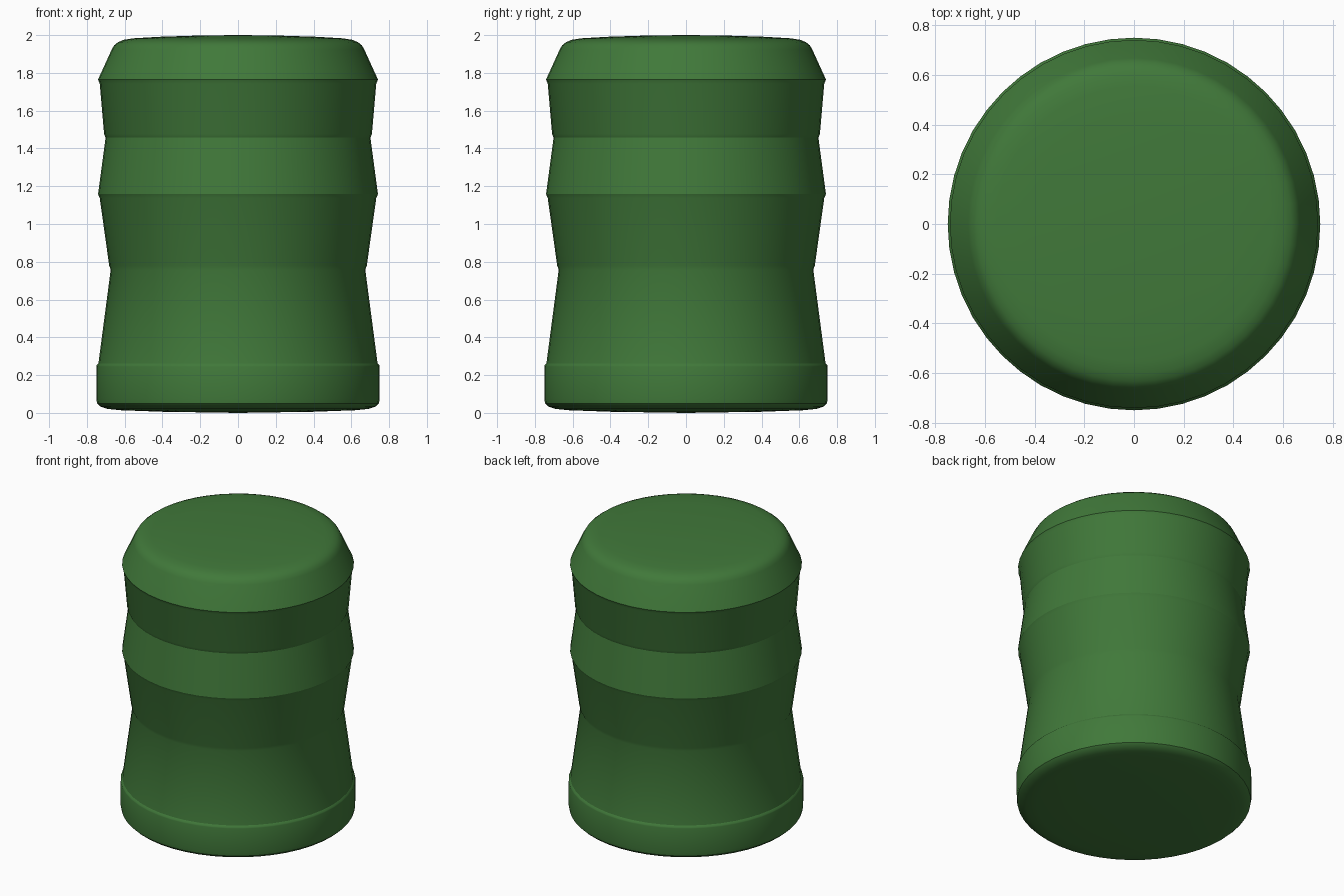
import bpy, bmesh, math

if "Cube" in bpy.data.objects:
    bpy.data.objects.remove(bpy.data.objects["Cube"])

SEGMENTS = 48

# One flat green for the whole turned body
green = bpy.data.materials.new("leaf_green")
green.diffuse_color = (0.052, 0.19, 0.042, 1.0)
green.use_nodes = True
green.node_tree.nodes["Principled BSDF"].inputs["Base Color"].default_value = green.diffuse_color

# Half profile (radius, height) from the bottom centre to the top centre
base = [(0.0, 0.0), (0.40, 0.006), (0.62, 0.014), (0.69, 0.021),
        (0.73, 0.034), (0.746, 0.05), (0.75, 0.075), (0.75, 0.245)]
base_shoulder = [(0.748, 0.252), (0.739, 0.262)]
# Each ring: upper edge of the lower band, then the overhanging lip above it
rings = [((0.674, 0.757), (0.682, 0.780)),
         ((0.732, 1.137), (0.741, 1.158)),
         ((0.701, 1.457), (0.709, 1.477)),
         ((0.732, 1.743), (0.741, 1.765))]
cap = [(0.668, 1.925), (0.655, 1.947), (0.634, 1.963), (0.605, 1.975),
       (0.555, 1.983), (0.42, 1.991), (0.20, 1.998), (0.0, 2.0)]
profile = base + base_shoulder + [p for ring in rings for p in ring] + cap


def lathe(name, points, material):
    """Spin a half profile around z into a closed smooth solid."""
    bm = bmesh.new()
    verts = [bm.verts.new((r, 0, z)) for r, z in points]
    edges = [bm.edges.new(pair) for pair in zip(verts, verts[1:])]
    bmesh.ops.spin(bm, geom=verts + edges, cent=(0, 0, 0), axis=(0, 0, 1),
                   angle=2 * math.pi, steps=SEGMENTS, use_merge=True)
    bmesh.ops.remove_doubles(bm, verts=bm.verts, dist=1e-4)
    bmesh.ops.recalc_face_normals(bm, faces=bm.faces)
    mesh = bpy.data.meshes.new(name)
    bm.to_mesh(mesh)
    bm.free()
    mesh.materials.append(material)
    obj = bpy.data.objects.new(name, mesh)
    bpy.context.collection.objects.link(obj)
    bpy.context.view_layer.objects.active = obj
    obj.select_set(True)
    bpy.ops.object.shade_smooth_by_angle(angle=math.radians(28))
    return obj


# Banded barrel body
lathe("barrel_body", profile, green)
